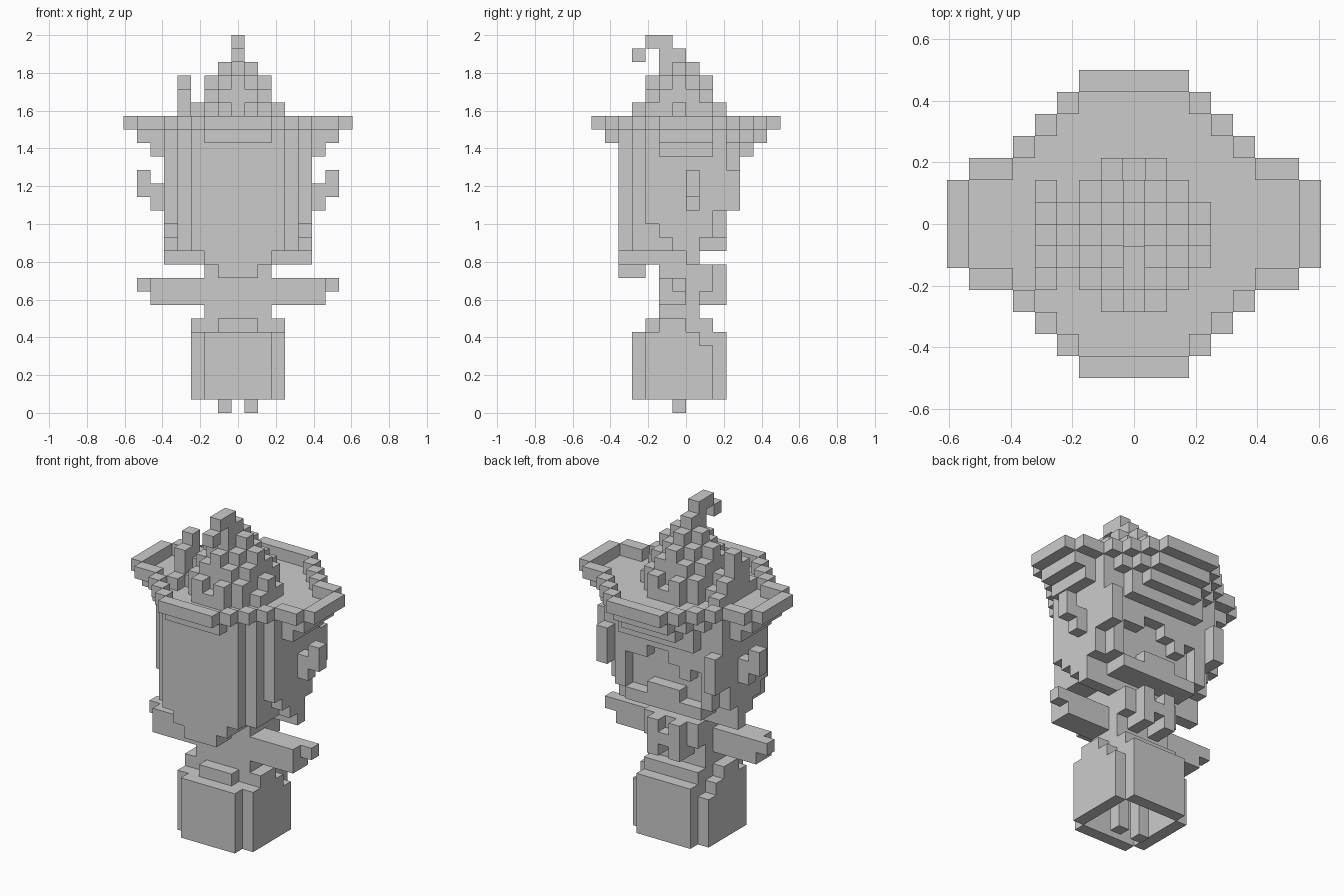
import bpy, bmesh
from mathutils import Vector

if "Cube" in bpy.data.objects:
    bpy.data.objects.remove(bpy.data.objects["Cube"])

V = 2 / 28  # size of one block
grey = bpy.data.materials.new("plain_grey")
grey.diffuse_color = (0.6, 0.6, 0.6, 1)
grey.use_nodes = True
grey.node_tree.nodes["Principled BSDF"].inputs["Base Color"].default_value = grey.diffuse_color


def box(x0, x1, y0, y1, z0, z1):
    """Cells of a block, upper bounds included for x and y, excluded for z."""
    return {(x, y, z) for x in range(x0, x1 + 1)
            for y in range(y0, y1 + 1) for z in range(z0, z1)}


def both(cells):
    return cells | {(-x, y, z) for x, y, z in cells}


def rows(widths, z0, z1):
    """Symmetric plan: each y row has a half width."""
    out = set()
    for y, w in widths.items():
        out |= box(-w, w, y, y, z0, z1)
    return out


SIDES = {
    (1, 0, 0): [(1, 0, 0), (1, 1, 0), (1, 1, 1), (1, 0, 1)],
    (-1, 0, 0): [(0, 0, 0), (0, 0, 1), (0, 1, 1), (0, 1, 0)],
    (0, 1, 0): [(0, 1, 0), (0, 1, 1), (1, 1, 1), (1, 1, 0)],
    (0, -1, 0): [(0, 0, 0), (1, 0, 0), (1, 0, 1), (0, 0, 1)],
    (0, 0, 1): [(0, 0, 1), (1, 0, 1), (1, 1, 1), (0, 1, 1)],
    (0, 0, -1): [(0, 0, 0), (0, 1, 0), (1, 1, 0), (1, 0, 0)],
}
parts = {}


def build(name, cells):
    """Skin the outside of a group of cells, skipping faces against other parts."""
    everything = set().union(*parts.values())
    bm = bmesh.new()
    verts = {}
    for c in sorted(cells):
        for d, corners in SIDES.items():
            if tuple(a + b for a, b in zip(c, d)) in everything:
                continue
            face = []
            for k in corners:
                p = tuple(a + b for a, b in zip(c, k))
                if p not in verts:
                    verts[p] = bm.verts.new(Vector((p[0] - 0.5, p[1], p[2])) * V)
                face.append(verts[p])
            bm.faces.new(face)
    me = bpy.data.meshes.new(name)
    bm.to_mesh(me)
    bm.free()
    me.materials.append(grey)
    bpy.context.collection.objects.link(bpy.data.objects.new(name, me))


def add(name, cells):
    parts[name] = cells - set().union(*parts.values())


# Legs and hollow skirt
add("legs", both(box(1, 1, -1, -1, 0, 6)))
skirt_plan = {y: 2 if y in (-4, 2) else 3 for y in range(-4, 3)}
skirt = rows(skirt_plan, 1, 6) - box(-2, 2, -3, 1, 1, 5)
skirt -= both(box(3, 3, 1, 2, 5, 6))
add("skirt", skirt)
add("waist", box(-1, 1, -3, -3, 6, 7) | box(-2, 2, -2, 1, 6, 7)
    | both(box(3, 3, -2, -1, 6, 7)))

# Torso, arms and back bow
add("torso", box(-2, 2, -2, 0, 7, 11))
add("arms", both(box(3, 6, -2, -1, 8, 10) | box(7, 7, -1, -1, 9, 10)))
add("back_bow", both(box(1, 1, 1, 1, 8, 11) | box(1, 1, 2, 2, 8, 9)
                     | box(0, 2, 1, 1, 9, 11) | box(1, 1, 2, 2, 9, 11)
                     | box(0, 0, 2, 2, 9, 10)))

# Head with stepped lower edges and a recessed nape
head = rows({-5: 3, -4: 4, -3: 4, -2: 4, -1: 4, 0: 4, 1: 3}, 12, 20)
head |= box(-2, 2, -5, 0, 11, 12) | both(box(3, 4, 0, 0, 11, 12))
head |= both(box(4, 4, 1, 2, 13, 20))
for y, z in {-3: 14, -2: 13, -1: 12, 0: 11, 1: 13, 2: 15}.items():
    head |= both(box(5, 5, y, y, z, 20))
add("head", head)
add("chin", box(-1, 1, -5, -4, 10, 11))
add("nape_collar", box(-3, 3, 2, 2, 12, 13) | box(-1, 1, 2, 2, 13, 14))

# Uneven fringe of hair at the back
fringe = box(-3, 3, 3, 3, 18, 20) | both(box(5, 5, 3, 3, 15, 18))
for x, z in {3: 16, 2: 16, 1: 17, 0: 17, -1: 16, -2: 15, -3: 16}.items():
    fringe |= box(x, x, 2, 2, z, 20)
add("back_hair", fringe)
add("ears", both(box(6, 6, 0, 0, 15, 17) | box(7, 7, 0, 0, 16, 18)))

# Brim flares out over three layers and ends in a raised rim
half = {0: 8, 1: 8, 2: 7, 3: 5, 4: 4, 5: 3, 6: 2}


def plan(y):
    return half[y if y >= 0 else -y - 1]


disc = {(x, y) for y in range(-7, 7) for x in range(-plan(y), plan(y) + 1)}


def shrink(s):
    return {(x, y) for x, y in s
            if {(x + 1, y), (x - 1, y), (x, y + 1), (x, y - 1)} <= s}


inner = shrink(disc)
core = shrink(inner)
add("brim_base", {(x, y, 19) for x, y in core} | both(box(6, 6, -2, 1, 19, 20)))
add("brim", {(x, y, 20) for x, y in inner})
add("brim_rim", {(x, y, 21) for x, y in disc - inner})

# Crown, a stepped cone with a curled tip
low = {-4: 1, -3: 2, -2: 3, -1: 3, 0: 3, 1: 2, 2: 1}
mid = {-3: 1, -2: 2, -1: 2, 0: 2, 1: 1}
top = {-2: 0, -1: 1, 0: 0}
crown = rows(low, 21, 22) | rows(mid, 22, 24) | rows(top, 24, 26)
crown |= both(box(3, 3, -1, -1, 22, 23) | box(1, 1, -4, -4, 22, 23)
              | box(1, 1, 2, 2, 22, 23) | box(2, 2, -3, -3, 22, 23)
              | box(2, 2, 1, 1, 22, 23) | box(2, 2, -1, -1, 24, 25)
              | box(0, 0, -3, -3, 24, 25) | box(0, 0, 1, 1, 24, 25)
              | box(1, 1, -2, 0, 24, 25))
add("crown", crown)
add("curled_tip", box(0, 0, -2, -1, 26, 27) | box(0, 0, -3, -2, 27, 28)
    | box(0, 0, -4, -4, 26, 27))

# Side feather on the brim
add("feather", box(-4, -4, -3, 1, 21, 22) | box(-4, -4, -2, 0, 22, 23)
    | box(-4, -4, -2, -2, 23, 24) | box(-4, -4, -1, -1, 23, 25))

for part, part_cells in parts.items():
    build(part, part_cells)
